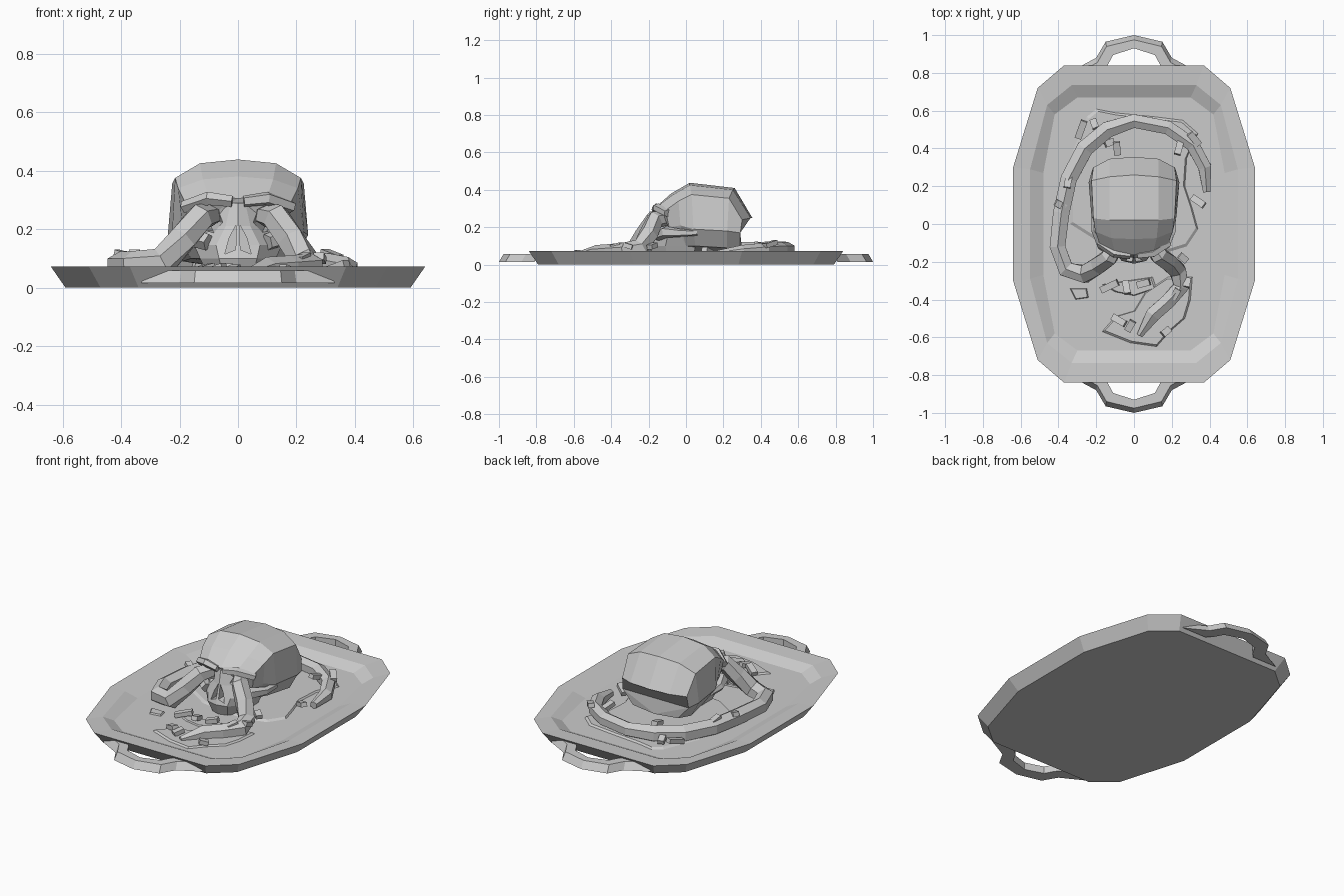
import bpy, bmesh, math
from mathutils import Vector, Matrix


def finish(name, bm):
    bmesh.ops.recalc_face_normals(bm, faces=bm.faces)
    me = bpy.data.meshes.new(name)
    bm.to_mesh(me)
    bm.free()
    ob = bpy.data.objects.new(name, me)
    bpy.context.collection.objects.link(ob)
    return ob


def loft(name, rings, closed=False):
    bm = bmesh.new()
    vs = [[bm.verts.new(p) for p in r] for r in rings]
    n = len(vs[0])
    for a, b in zip(vs, vs[1:] + (vs[:1] if closed else [])):
        for i in range(n):
            bm.faces.new((a[i], a[(i + 1) % n], b[(i + 1) % n], b[i]))
    if not closed:
        bm.faces.new(vs[0])
        bm.faces.new(vs[-1])
    return finish(name, bm)


def tube(name, pts, sides=6):
    # pts: x, y, z, radius
    rings = []
    for i, p in enumerate(pts):
        a, b = Vector(pts[max(i - 1, 0)][:3]), Vector(pts[min(i + 1, len(pts) - 1)][:3])
        t = (b - a).normalized()
        s = t.cross(Vector((0, 0, 1))).normalized()
        u = s.cross(t)
        ang = [2 * math.pi * (k + .5) / sides for k in range(sides)]
        rings.append([Vector(p[:3]) + (s * math.cos(q) + u * math.sin(q)) * p[3] for q in ang])
    return loft(name, rings)


def slab(name, outline, z0, z1, inset=1.0):
    cx = sum(p[0] for p in outline) / len(outline)
    cy = sum(p[1] for p in outline) / len(outline)
    return loft(name, [[(x, y, z0) for x, y in outline],
                       [(cx + (x - cx) * inset, cy + (y - cy) * inset, z1) for x, y in outline]])


def cut(target, cutter):
    m = target.modifiers.new("cut", 'BOOLEAN')
    m.operation, m.solver, m.object = 'DIFFERENCE', 'EXACT', cutter
    cutter.hide_render = True
    cutter.hide_set(True)


# serving tray
def tray_ring(z, *q):
    q = list(q)
    right = q + [(x, -y) for x, y in reversed(q)]
    return [(x, y, z) for x, y in right + [(-x, -y) for x, y in right]]


loft("tray", [tray_ring(0, (.34, .79), (.47, .68), (.59, .28)),
              tray_ring(.072, (.37, .84), (.51, .72), (.64, .30)),
              tray_ring(.066, (.33, .735), (.46, .63), (.55, .29)),
              tray_ring(.035, (.30, .67), (.42, .58), (.48, .27))])

# tray handles: outer x, y and inner x, y along an arch
arch = [(.33, .81, .17, .81), (.20, .88, .14, .84), (.15, .965, .11, .895), (0, 1, 0, .93)]
arch += [(-a, b, -c, d) for a, b, c, d in reversed(arch[:-1])]
for s, nm in ((1, "back_handle"), (-1, "front_handle")):
    loft(nm, [[(a, s * b, .015), (a * .97, s * (b - .025), .058),
               (c, s * d, .058), (c, s * d, .015)] for a, b, c, d in arch])

# cranium: half sections from forehead to back of head, mirrored
sections = [
    [(0, -.165, .305), (.10, -.155, .31), (.18, -.11, .29), (.16, -.09, .2), (.12, -.08, .1), (0, -.1, .08)],
    [(0, -.08, .38), (.12, -.075, .37), (.205, -.04, .34), (.19, -.03, .21), (.13, 0, .1), (0, 0, .08)],
    [(0, .02, .438), (.13, .02, .425), (.215, .03, .375), (.225, .04, .19), (.16, .05, .1), (0, .05, .07)],
    [(0, .26, .41), (.13, .25, .40), (.225, .23, .355), (.24, .22, .18), (.19, .22, .09), (0, .22, .06)],
    [(0, .355, .25), (.13, .345, .25), (.215, .30, .24), (.22, .29, .17), (.15, .29, .09), (0, .30, .08)],
]
cranium = loft("cranium", [h + [(-x, y, z) for x, y, z in reversed(h[1:-1])] for h in sections])

# upper jaw: half widths down the face, front y, back y, z
jaw = loft("upper_jaw", [[(-w, b, z), (-w, m, z), (-w * .5, f, z), (0, f - .015, z),
                          (w * .5, f, z), (w, m, z), (w, b, z)]
                         for w, m, f, b, z in [(.05, -.13, -.15, -.05, .29), (.085, -.13, -.165, -.03, .21),
                                               (.15, -.10, -.18, .03, .145), (.13, -.11, -.195, .05, .10),
                                               (.10, -.10, -.17, .04, .035)]])

# eye sockets and nose opening
for s in (-1, 1):
    bm = bmesh.new()
    bmesh.ops.create_cone(bm, cap_ends=True, segments=7, radius1=.03, radius2=.068, depth=.16,
                          matrix=Matrix.Translation((s * .105, -.13, .235)) @ Matrix.Rotation(math.pi / 2, 4, 'X'))
    socket = finish("socket_cutter", bm)
    cut(cranium, socket)
    cut(jaw, socket)
    # cheekbone
    tube("cheekbone", [(s * .10, -.155, .155, .03), (s * .165, -.11, .175, .032),
                       (s * .205, -.03, .17, .022), (s * .21, .06, .17, .015)], 5)
    # brow ridge
    tube("brow", [(s * .02, -.165, .295, .02), (s * .10, -.155, .305, .024), (s * .185, -.10, .275, .022)], 5)
    # nose opening half
    nose = loft("nose_cutter", [[(s * .008, y, .13), (s * .045, y, .115), (s * .03, y, .17), (s * .006, y, .215)]
                                for y in (-.26, -.145)])
    cut(jaw, nose)

# tentacles coming out of the eye sockets
tube("long_tentacle", [(-.09, -.10, .25, .04), (-.13, -.175, .24, .05), (-.19, -.22, .165, .052),
                       (-.26, -.265, .085, .053), (-.36, -.24, .075, .05), (-.405, -.12, .075, .048),
                       (-.385, .06, .075, .05), (-.345, .24, .07, .05), (-.26, .40, .07, .052),
                       (-.14, .50, .075, .05), (0, .545, .08, .042), (.18, .51, .08, .042),
                       (.31, .42, .075, .042), (.375, .30, .065, .04), (.385, .17, .055, .022)])
tube("short_tentacle", [(.09, -.10, .25, .04), (.13, -.165, .24, .05), (.18, -.20, .165, .052),
                        (.23, -.245, .09, .05), (.25, -.33, .07, .048), (.18, -.41, .065, .045),
                        (.10, -.48, .06, .045), (.03, -.59, .045, .018)])

# scattered scraps: x, y, z, length, angle
scraps = [(-.28, .50, .07, .10, 70), (-.21, .53, .07, .05, 110), (-.09, .40, .09, .07, 95),
          (-.35, .22, .11, .06, 80), (-.39, .10, .11, .06, 150), (.24, .41, .10, .09, 75),
          (.32, .45, .11, .08, 130), (.34, .12, .07, .08, 145), (-.13, -.33, .06, .10, 25),
          (-.04, -.335, .06, .07, 100), (.05, -.315, .06, .07, 15), (-.08, -.51, .06, .08, 150),
          (-.02, -.54, .06, .06, 60), (.17, -.57, .06, .05, 40), (.22, -.37, .10, .06, 60),
          (.28, -.31, .10, .05, 80), (.26, -.18, .10, .05, 140), (-.13, .43, .07, .05, 20)]
for i, (x, y, z, ln, a) in enumerate(scraps):
    bm = bmesh.new()
    mat = (Matrix.Translation((x, y, z)) @ Matrix.Rotation(math.radians(a), 4, 'Z')
           @ Matrix.Rotation((-.25, .3)[i % 2], 4, 'Y') @ Matrix.Diagonal((ln, .036, .025, 1)))
    bmesh.ops.create_cube(bm, size=1, matrix=mat)
    finish("scrap", bm)

# thin sauce puddles on the tray floor
slab("front_puddle", [(-.17, -.57), (-.02, -.63), (.12, -.65), (.19, -.57), (.27, -.50), (.30, -.40), (.31, -.28),
                      (.18, -.28), (.06, -.36), (0, -.46), (-.10, -.49)], .034, .044, .94)
slab("back_puddle", [(-.25, .57), (-.20, .61), (-.10, .59), (.10, .57), (.26, .55), (.34, .48), (.28, .35),
                     (.27, .20), (.31, .08), (.34, -.03), (.28, -.12), (.15, -.16), (-.15, -.12), (-.34, 0),
                     (-.34, .35)], .034, .044, .96)
slab("small_puddle", [(-.34, -.34), (-.25, -.34), (-.24, -.39), (-.31, -.40)], .034, .044, .85)
slab("middle_puddle", [(-.17, -.32), (.10, -.28), (.12, -.34), (0, -.38), (-.10, -.36)], .034, .043, .9)
